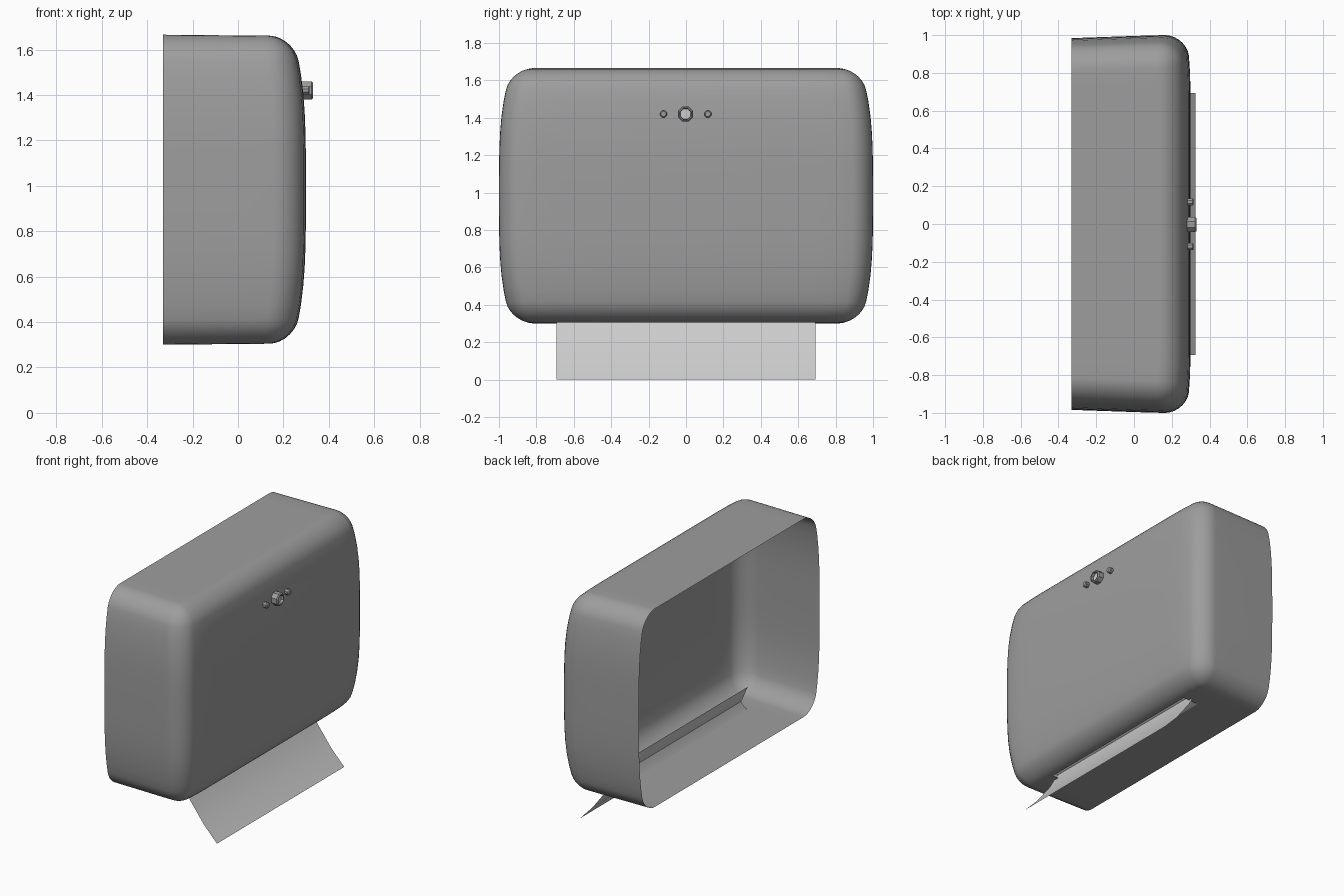
import bpy, bmesh, math
from mathutils import Matrix

if "Cube" in bpy.data.objects:
    bpy.data.objects.remove(bpy.data.objects["Cube"])

dark = bpy.data.materials.new("dark_plastic")
dark.diffuse_color = (0.34, 0.34, 0.34, 1)
dark.use_nodes = True
dark.node_tree.nodes["Principled BSDF"].inputs["Base Color"].default_value = dark.diffuse_color


def finish(bm, name, angle=40, mat=None):
    """Turn a bmesh into a smooth-shaded object."""
    me = bpy.data.meshes.new(name)
    bm.to_mesh(me)
    bm.free()
    ob = bpy.data.objects.new(name, me)
    bpy.context.collection.objects.link(ob)
    if mat:
        me.materials.append(mat)
    bpy.ops.object.select_all(action='DESELECT')
    ob.select_set(True)
    bpy.context.view_layer.objects.active = ob
    bpy.ops.object.shade_smooth_by_angle(angle=math.radians(angle))
    return ob


def cut(bm, co, no, clear=False):
    bmesh.ops.bisect_plane(bm, geom=bm.verts[:] + bm.edges[:] + bm.faces[:],
                           plane_co=co, plane_no=no, clear_inner=clear)


def strip(name, profile, width, mat=None):
    """Thin sheet: (x, z) profile swept across y."""
    bm = bmesh.new()
    rows = [[bm.verts.new((x, y, z)) for y in (-width, width)] for x, z in profile]
    for a, b in zip(rows, rows[1:]):
        bm.faces.new((a[0], b[0], b[1], a[1]))
    return finish(bm, name, 40, mat)


# Cover: rounded box, open at the back, bulging outwards at mid height
BACK, FRONT, MID, HALF = -0.33, 0.30, 0.983, 0.68
bm = bmesh.new()
bmesh.ops.create_cube(bm, size=1)
bmesh.ops.transform(bm, verts=bm.verts, matrix=Matrix.Translation((FRONT - 0.5, 0, MID))
                    @ Matrix.Diagonal((1.0, 2.0, HALF * 2, 1)))
bmesh.ops.bevel(bm, geom=bm.edges[:], offset=0.11, segments=7, profile=0.5, affect='EDGES')
cut(bm, (BACK, 0, 0), (1, 0, 0), clear=True)
for i in range(-6, 7):
    cut(bm, (0, 0, MID + i * 0.085), (0, 0, 1))

# Paper slot in the floor of the cover
for x in (0.05, 0.18):
    cut(bm, (x, 0, 0), (1, 0, 0))
for y in (-0.8, -0.7, 0.7, 0.8):
    cut(bm, (0, y, 0), (0, 1, 0))
slot = []
for f in bm.faces:
    c = f.calc_center_median()
    if 0.05 < c.x < 0.18 and abs(c.y) < 0.7 and c.z < 0.4:
        slot.append(f)
bmesh.ops.delete(bm, geom=slot, context='FACES')

# Bulge and slight taper
for v in bm.verts:
    u = abs(v.co.z - MID) / HALF
    t = (v.co.x - BACK) / (FRONT - BACK)
    v.co.x -= (0.06 * u ** 3.5 + 0.03 * abs(v.co.y) ** 10) * t
    v.co.y *= (1 - 0.07 * u ** 3.5) * (0.984 + 0.016 * min(1, t * 1.3))
    v.co.z = MID + (v.co.z - MID) * (1.004 - 0.008 * t)
finish(bm, "cover", 40, dark)

# Upturned lip behind the slot
strip("slot_lip", [(0.012, 0.304), (0.045, 0.325), (0.08, 0.37)], 0.69, dark)

# Paper sheet hanging out of the slot
strip("paper_sheet", [(0.015, 0.46), (0.06, 0.355), (0.12, 0.245),
                      (0.225, 0.105), (0.325, 0.0)], 0.693)


def knob(name, y, points, sides, mat=None, cap=True):
    """Lathe (x, radius) points around an axis pointing out of the cover."""
    bm = bmesh.new()
    rings = []
    for x, r in points:
        rings.append([bm.verts.new((x, y + r * math.cos(a), 1.42 + r * math.sin(a)))
                      for a in (math.tau * (k + 0.5) / sides for k in range(sides))])
    for a, b in zip(rings, rings[1:]):
        for k in range(sides):
            n = (k + 1) % sides
            bm.faces.new((a[k], b[k], b[n], a[n])[::-1])
    if cap:
        bm.faces.new(rings[-1])
    bmesh.ops.recalc_face_normals(bm, faces=bm.faces[:])
    return finish(bm, name, 30, mat)


# Lock ring with a pale recessed centre, and a small stud on each side
knob("lock_ring", -0.003, [(0.27, 0.044), (0.324, 0.044), (0.33, 0.038),
                           (0.33, 0.032), (0.305, 0.030)], 8, dark, cap=False)
knob("lock_face", -0.003, [(0.30, 0.030), (0.312, 0.030)], 8)
for side, y in (("left", -0.12), ("right", 0.117)):
    knob(side + "_stud", y, [(0.27, 0.02), (0.31, 0.02), (0.316, 0.014)], 8, dark)
